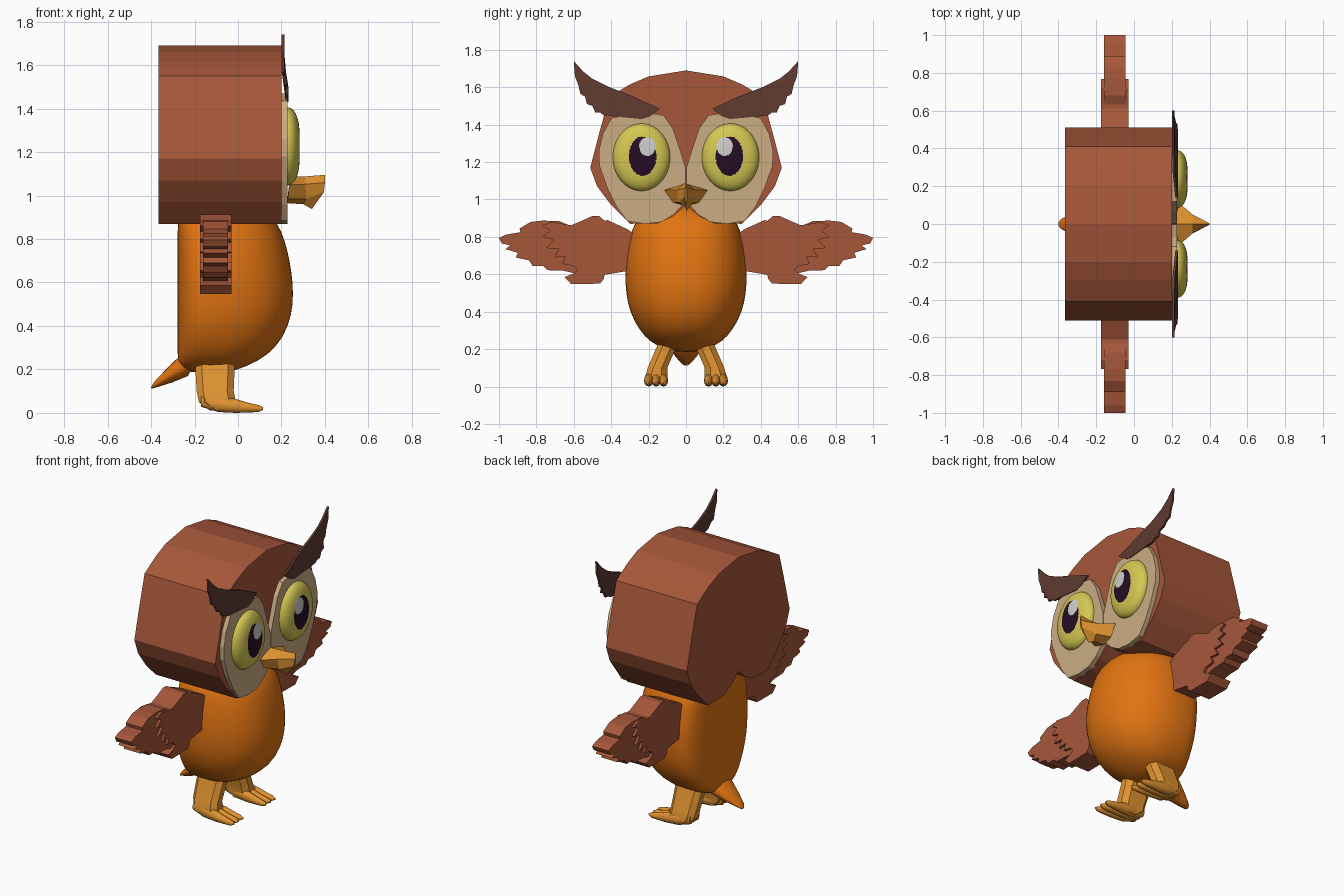
import bpy, bmesh, math
from math import sin, cos, pi


def material(name, rgb):
    m = bpy.data.materials.new(name)
    m.diffuse_color = (*rgb, 1)
    return m


BROWN = material("sienna brown", (0.38, 0.095, 0.042))
DARK = material("dark brown", (0.112, 0.042, 0.029))
CREAM = material("cream", (0.60, 0.42, 0.235))
YELLOW = material("yellow", (0.66, 0.57, 0.085))
BLACK = material("dark purple", (0.018, 0.004, 0.018))
WHITE = material("highlight grey", (0.62, 0.62, 0.62))
ORANGE = material("orange", (0.76, 0.175, 0.006))
AMBER = material("amber", (0.74, 0.29, 0.03))


def finish(bm, name, mats, smooth=None, subsurf=0):
    bmesh.ops.recalc_face_normals(bm, faces=bm.faces[:])
    me = bpy.data.meshes.new(name)
    bm.to_mesh(me)
    bm.free()
    for m in mats:
        me.materials.append(m)
    ob = bpy.data.objects.new(name, me)
    bpy.context.collection.objects.link(ob)
    if subsurf:
        ob.modifiers.new("smooth", 'SUBSURF').levels = subsurf
        ob.modifiers["smooth"].render_levels = subsurf
    if smooth:
        bpy.ops.object.select_all(action='DESELECT')
        ob.select_set(True)
        bpy.context.view_layer.objects.active = ob
        bpy.ops.object.shade_smooth_by_angle(angle=math.radians(smooth))
    return ob


def prism(name, pts, x0, x1, mat, sides=(1, -1), shift=None):
    """Extrude (y, z) outlines along x, once per side."""
    bm = bmesh.new()
    for s in sides:
        back = [bm.verts.new((x0, s * y, z)) for y, z in pts]
        front = [bm.verts.new((x1, s * y, z)) for y, z in pts]
        bm.faces.new(back)
        bm.faces.new(front)
        n = len(pts)
        for i in range(n):
            j = (i + 1) % n
            bm.faces.new((back[i], back[j], front[j], front[i]))
    if shift:
        for v in bm.verts:
            v.co.x += shift(v.co.z)
    return finish(bm, name, [mat])


def loft(bm, rings):
    """Join closed rings of points and cap both ends."""
    vs = [[bm.verts.new(p) for p in r] for r in rings]
    n = len(vs[0])
    for a, b in zip(vs, vs[1:]):
        for i in range(n):
            j = (i + 1) % n
            bm.faces.new((a[i], a[j], b[j], b[i]))
    bm.faces.new(vs[0])
    bm.faces.new(vs[-1])


# head: faceted heart-like slab
half = [(0.20, 1.658), (0.30, 1.615), (0.41, 1.55), (0.46, 1.37), (0.512, 1.17), (0.475, 1.07),
        (0.40, 0.97), (0.30, 0.87), (0.15, 0.873), (0.07, 0.91)]
head = [(0, 1.69)] + half + [(0, 0.97)] + [(-y, z) for y, z in reversed(half)]
prism("head", head, -0.365, 0.20, BROWN, sides=(1,))

# cream discs around the eyes
disc = [(0.002, 1.17), (0.03, 1.26), (0.07, 1.38), (0.12, 1.45), (0.24, 1.47), (0.40, 1.435), (0.445, 1.35),
        (0.466, 1.26), (0.463, 1.18), (0.42, 1.06), (0.37, 0.96), (0.315, 0.885), (0.22, 0.87),
        (0.13, 0.88), (0.065, 0.92), (0.02, 0.97), (0.002, 1.0)]
prism("face_disc", disc, 0.195, 0.228, CREAM)

# ear tufts: thin plates that lean forward over the discs
ear = [(0.14, 1.485), (0.28, 1.55), (0.42, 1.605), (0.50, 1.645), (0.55, 1.685), (0.60, 1.74), (0.594, 1.66),
       (0.575, 1.61), (0.565, 1.565), (0.54, 1.55), (0.53, 1.51), (0.50, 1.50), (0.485, 1.465),
       (0.46, 1.465), (0.44, 1.45), (0.34, 1.44), (0.235, 1.43), (0.19, 1.445)]
prism("ear_tuft", ear, 0.201, 0.214, DARK, shift=lambda z: 0.018 * min(1, max(0, (1.56 - z) / 0.06)))

# eyes: flattened domes with pupil and highlight faces
for s, side in ((1, "left"), (-1, "right")):
    bm = bmesh.new()
    N, R = 80, 48
    rings = []
    for k in range(R, 0, -1):
        r = sin(k / R * pi / 2)
        x = 0.226 + 0.058 * (1 - min(r, 1) ** 3.5) ** 0.5
        rings.append([(x, s * 0.238 + 0.153 * r * cos(2 * pi * i / N),
                       1.226 + 0.18 * r * sin(2 * pi * i / N)) for i in range(N)])
    loft(bm, rings)
    for f in bm.faces:
        c = f.calc_center_median()
        y, z = s * c.y, c.z
        if c.x > 0.25 and ((y - 0.232) / 0.073) ** 2 + ((z - 1.232) / 0.105) ** 2 < 1:
            f.material_index = 1
        if c.x > 0.25 and ((y - 0.207) / 0.043) ** 2 + ((z - 1.283) / 0.05) ** 2 < 1:
            f.material_index = 2
    finish(bm, side + "_eye", [YELLOW, BLACK, WHITE], smooth=60)

# beak: ridge on top, hooked point below
bm = bmesh.new()
sections = [[(0.22, 0, 1.085), (0.235, 0.115, 1.05), (0.23, 0.07, 0.985), (0.225, 0, 0.965)],
            [(0.31, 0, 1.088), (0.31, 0.05, 1.052), (0.315, 0.04, 0.985), (0.30, 0, 0.96)],
            [(0.40, 0, 1.095), (0.40, 0.004, 1.06), (0.395, 0.006, 1.015), (0.34, 0, 0.938)]]
loft(bm, [r + [(x, -y, z) for x, y, z in (r[2], r[1])] for r in sections])
finish(bm, "beak", [AMBER])

# body: round belly, flat back (z, back x, front x, half width)
prof = [(0.185, -0.22, -0.05, 0.05), (0.20, -0.26, 0.0, 0.11), (0.235, -0.278, 0.09, 0.19),
        (0.30, -0.278, 0.18, 0.25), (0.40, -0.278, 0.235, 0.303), (0.50, -0.278, 0.256, 0.322),
        (0.60, -0.278, 0.254, 0.328), (0.70, -0.278, 0.24, 0.32), (0.80, -0.278, 0.215, 0.302),
        (0.87, -0.278, 0.185, 0.28), (0.93, -0.27, 0.13, 0.22), (0.975, -0.25, 0.05, 0.10)]
rings = []
for z, xb, xf, w in prof:
    ring = []
    xm = -0.10 if xf > 0 else -0.13
    for i in range(36):
        c, d = cos(2 * pi * i / 36), sin(2 * pi * i / 36)
        ex, ey = (0.95, 0.9) if c > 0 else (0.5, 0.75)
        x = xm + (xf - xm if c > 0 else xm - xb) * math.copysign(abs(c) ** ex, c)
        ring.append((x, w * math.copysign(abs(d) ** ey, d), z))
    rings.append(ring)
bm = bmesh.new()
loft(bm, rings)
finish(bm, "body", [ORANGE], smooth=60, subsurf=1)

# tail: tapered cone (x, z, half width, half height)
bm = bmesh.new()
loft(bm, [[(x - 0.5 * h * cos(a), w * sin(a), z - h * cos(a)) for a in (2 * pi * i / 16 for i in range(16))]
          for x, z, w, h in ((-0.18, 0.27, 0.11, 0.10), (-0.26, 0.225, 0.085, 0.085),
                             (-0.335, 0.172, 0.052, 0.05), (-0.385, 0.134, 0.026, 0.022),
                             (-0.397, 0.124, 0.010, 0.008))])
finish(bm, "tail", [ORANGE], smooth=60)

# wings: thick inner feathers, thinner outer feathers, small rolls
inner = [(0.26, 0.80), (0.31, 0.84), (0.42, 0.89), (0.52, 0.86), (0.63, 0.865), (0.72, 0.88), (0.768, 0.86),
         (0.725, 0.835), (0.765, 0.80), (0.71, 0.785), (0.745, 0.74), (0.68, 0.735), (0.705, 0.69),
         (0.645, 0.695), (0.66, 0.655), (0.60, 0.645), (0.57, 0.61), (0.45, 0.595), (0.30, 0.62)]
outer = [(0.55, 0.83), (0.68, 0.885), (0.77, 0.887), (0.83, 0.88), (0.89, 0.845), (0.885, 0.825), (0.96, 0.813),
         (1.0, 0.795), (0.985, 0.765), (0.94, 0.755), (0.965, 0.735), (0.90, 0.715), (0.91, 0.69),
         (0.84, 0.675), (0.82, 0.645), (0.765, 0.645), (0.74, 0.622), (0.66, 0.62), (0.57, 0.60), (0.5, 0.65)]
lower = [(0.43, 0.62), (0.44, 0.575), (0.46, 0.55), (0.615, 0.548), (0.63, 0.565), (0.65, 0.585), (0.61, 0.60),
         (0.57, 0.63)]
upper = [(0.38, 0.85), (0.44, 0.89), (0.465, 0.912), (0.50, 0.912), (0.56, 0.885), (0.62, 0.86), (0.5, 0.83)]
prism("wing_inner", inner, -0.175, -0.03, BROWN)
prism("wing_outer", outer, -0.16, -0.045, BROWN)
prism("wing_lower_feather", lower, -0.175, -0.03, BROWN)
prism("wing_upper_feather", upper, -0.175, -0.03, BROWN)

# legs (z, x range, y range) and toes (x, z, half width, half height)
leg = [(0.25, -0.195, -0.018, 0.045, 0.15), (0.215, -0.197, -0.015, 0.05, 0.155),
       (0.10, -0.19, -0.02, 0.10, 0.205), (0.05, -0.18, -0.01, 0.10, 0.218), (0.012, -0.13, -0.01, 0.105, 0.212)]
toe = [(-0.17, 0.055, 0.018, 0.025), (-0.09, 0.042, 0.026, 0.036), (-0.01, 0.034, 0.025, 0.032),
       (0.05, 0.026, 0.021, 0.022), (0.095, 0.022, 0.016, 0.016), (0.115, 0.022, 0.006, 0.006)]
for s, side in ((1, "left"), (-1, "right")):
    bm = bmesh.new()
    rings = []
    for z, x0, x1, y0, y1 in leg:
        k = 0.03
        pts = [(x0 + k, y0), (x1 - k, y0), (x1, y0 + k), (x1, y1 - k), (x1 - k, y1), (x0 + k, y1),
               (x0, y1 - k), (x0, y0 + k)]
        rings.append([(x, s * y, z) for x, y in pts])
    loft(bm, rings)
    finish(bm, side + "_leg", [AMBER], smooth=40)
    bm = bmesh.new()
    for y, slant in ((0.12, -0.005), (0.16, 0), (0.2, 0.005)):
        loft(bm, [[(x, s * (y + slant * x / 0.115 + w * cos(a)), max(0, z + h * sin(a)))
                   for a in (2 * pi * i / 12 for i in range(12))] for x, z, w, h in toe])
    # small front claw bottoms rest on the ground
    low = min(v.co.z for v in bm.verts)
    for v in bm.verts:
        v.co.z -= low
    finish(bm, side + "_toes", [AMBER], smooth=50)
